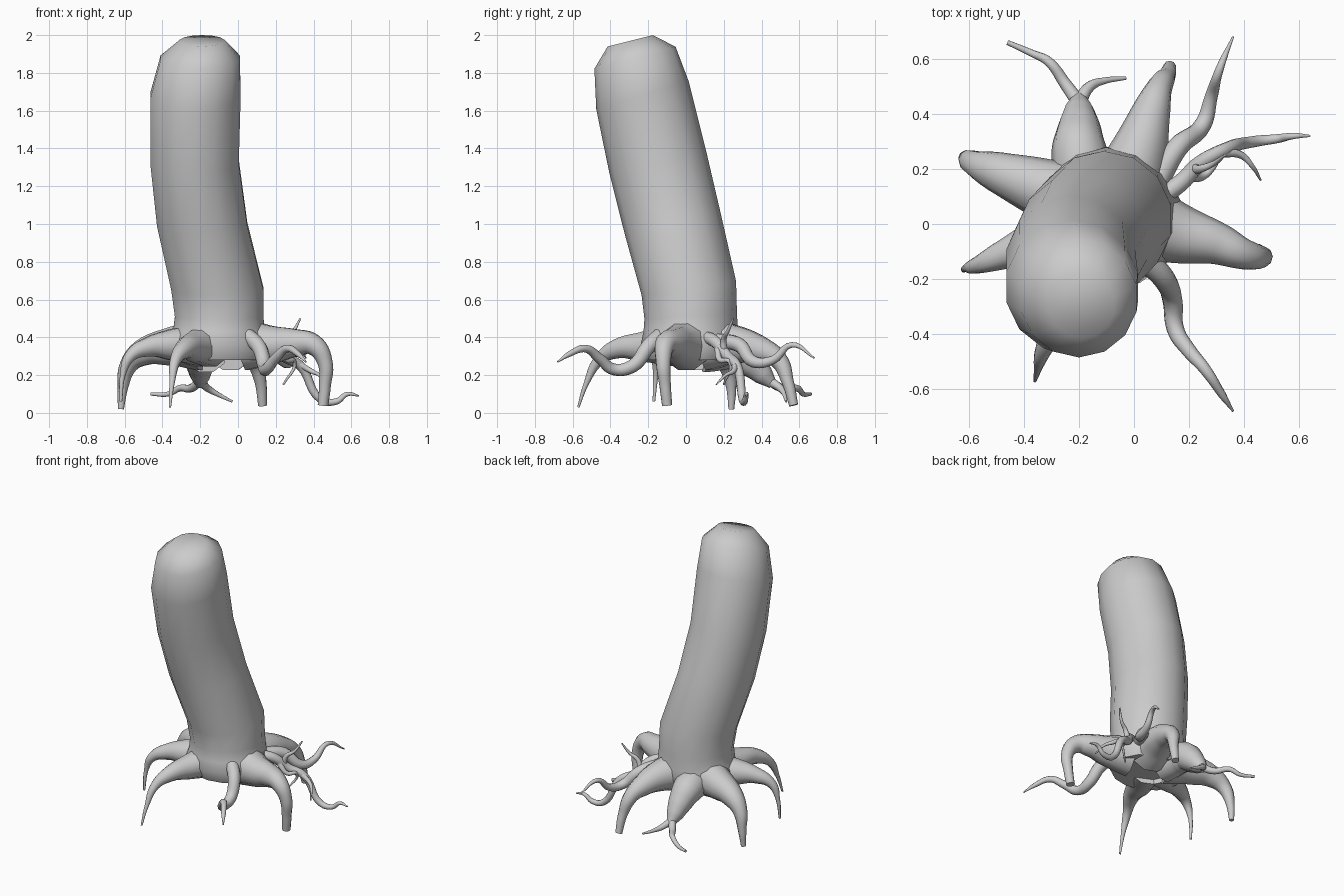
import bpy
import bmesh
from math import cos, sin, pi
from mathutils import Vector

cube = bpy.data.objects.get("Cube")
if cube:
    bpy.data.objects.remove(cube, do_unlink=True)

bark = bpy.data.materials.new("grey_bark")
bark.use_nodes = True
grey = (0.6, 0.6, 0.6, 1)
bark.diffuse_color = grey
bark.node_tree.nodes["Principled BSDF"].inputs["Base Color"].default_value = grey


def add_object(name, data):
    """Link a data block to the scene as a named bark object."""
    data.materials.append(bark)
    obj = bpy.data.objects.new(name, data)
    bpy.context.collection.objects.link(obj)
    return obj


def make_trunk(name, rings, sides):
    """Loft elliptical rings: centre x, y, z, radius x, radius y, slope along y."""
    bm = bmesh.new()
    loops = []
    for cx, cy, cz, rx, ry, slope in rings:
        loop = []
        for i in range(sides):
            angle = 2 * pi * (i + 0.5) / sides
            dy = ry * sin(angle)
            loop.append(bm.verts.new((cx + rx * cos(angle), cy + dy, cz + slope * dy)))
        loops.append(loop)
    for low, high in zip(loops, loops[1:]):
        for i in range(sides):
            j = (i + 1) % sides
            bm.faces.new((low[i], low[j], high[j], high[i]))
    bm.faces.new(list(reversed(loops[0])))
    bm.faces.new(loops[-1])
    mesh = bpy.data.meshes.new(name)
    bm.to_mesh(mesh)
    bm.free()
    return add_object(name, mesh)


def make_root(name, thick, tip, taper, points):
    """Sweep a tapering round root through points given in hundredths."""
    curve = bpy.data.curves.new(name, "CURVE")
    curve.dimensions = "3D"
    curve.bevel_depth = 0.01
    curve.bevel_resolution = 3
    curve.resolution_u = 6
    curve.use_fill_caps = True
    spline = curve.splines.new("BEZIER")
    spline.bezier_points.add(len(points) - 1)
    for i, (knot, point) in enumerate(zip(spline.bezier_points, points)):
        remaining = 1 - i / (len(points) - 1)
        knot.co = Vector(point) / 100
        knot.radius = tip + (thick - tip) * remaining ** taper
        knot.handle_left_type = knot.handle_right_type = "AUTO"
    return add_object(name, curve)


# Leaning trunk with a flared foot and a rounded, tilted top
trunk = make_trunk("trunk", [
    (-0.1, 0.02, 0.28, 0.25, 0.22, 0),
    (-0.1, 0.02, 0.36, 0.28, 0.26, 0),
    (-0.1, 0.025, 0.43, 0.25, 0.25, 0),
    (-0.1, 0.025, 0.51, 0.24, 0.245, 0.05),
    (-0.11, 0.015, 0.66, 0.25, 0.25, 0.15),
    (-0.19, -0.07, 1.0, 0.245, 0.255, 0.2),
    (-0.23, -0.15, 1.33, 0.24, 0.255, 0.25),
    (-0.225, -0.23, 1.68, 0.245, 0.245, 0.3),
    (-0.2, -0.27, 1.88, 0.215, 0.215, 0.27),
    (-0.19, -0.295, 1.97, 0.12, 0.12, 0.25),
], 14)

# Thick roots that arch out and drop to the ground
make_root("right_back_root", 14, 1.6, 1.5, [
    (-20, 8, 36), (-36, 14, 35), (-50, 19, 32), (-58, 22, 25), (-61, 24, 13), (-62, 24, 2)])
make_root("right_root", 12, 0.7, 1.7, [
    (-20, 0, 36), (-36, -7, 36), (-47, -11, 35), (-57, -15, 30), (-61, -16, 20), (-62, -17, 6)])
make_root("front_root", 12, 0.6, 1.7, [
    (-15, -5, 36), (-23, -22, 35), (-28, -36, 34), (-33, -46, 28), (-35, -53, 15), (-36, -57, 3)])
make_root("left_root", 14, 2.8, 2, [
    (5, 0, 36), (18, -4, 36), (30, -7, 37), (40, -11, 36), (46, -12, 27), (46, -11, 14), (45, -10, 4)])
make_root("back_root", 14, 2.4, 1.7, [
    (-4, 12, 36), (2, 27, 36), (6, 40, 33), (9, 49, 28), (12, 54, 16), (13, 57, 4)])

# Knobbly back root that splits in two
make_root("forked_root", 12, 2.6, 0.8, [
    (-17, 10, 33), (-20, 27, 32), (-20, 35, 26), (-20, 41, 20), (-20, 46, 15)])
make_root("fork_right_branch", 2.6, 0.9, 1, [
    (-20, 44, 17), (-25, 51, 13), (-31, 59, 13), (-37, 62, 10), (-46, 66, 10)])
make_root("fork_left_branch", 2.6, 0.6, 1, [
    (-20, 44, 17), (-16, 50, 13), (-11, 52, 10), (-3, 53, 6)])

# Thin wandering tendrils
make_root("front_tendril", 4.5, 0.4, 0.7, [
    (3, -12, 42), (11, -20, 35), (14, -28, 25), (15, -38, 23),
    (20, -46, 29), (26, -53, 34), (32, -62, 31), (36, -68, 27)])
make_root("back_tendril", 4.5, 0.4, 0.8, [
    (8, 15, 38), (16, 28, 36), (25, 36, 27), (28, 46, 28), (31, 56, 36), (36, 68, 29)])
make_root("left_tendril", 3.5, 0.4, 0.7, [
    (10, 10, 40), (17, 15, 38), (24, 22, 30), (33, 27, 25),
    (44, 30, 7), (52, 31, 6), (58, 32, 10), (64, 32, 9)])
make_root("tendril_upper_twig", 2, 0.5, 1, [(22, 20, 33), (24, 20, 39), (29, 22, 43), (33, 25, 50)])
make_root("tendril_side_twig", 1.8, 0.4, 1, [(32, 26, 26), (39, 25, 22), (43, 21, 20), (46, 16, 15)])
make_root("tendril_lower_twig", 2, 0.5, 1, [(20, 17, 35), (26, 18, 28), (30, 23, 27), (24, 20, 15)])

# Turn the root curves into meshes and smooth everything
bpy.ops.object.select_all(action="DESELECT")
for obj in bpy.context.collection.objects:
    if obj.type == "CURVE" and bark.name in obj.data.materials:
        obj.select_set(True)
        bpy.context.view_layer.objects.active = obj
bpy.ops.object.convert(target="MESH")
trunk.select_set(True)
bpy.context.view_layer.objects.active = trunk
bpy.ops.object.shade_smooth_by_angle(angle=pi / 3)
